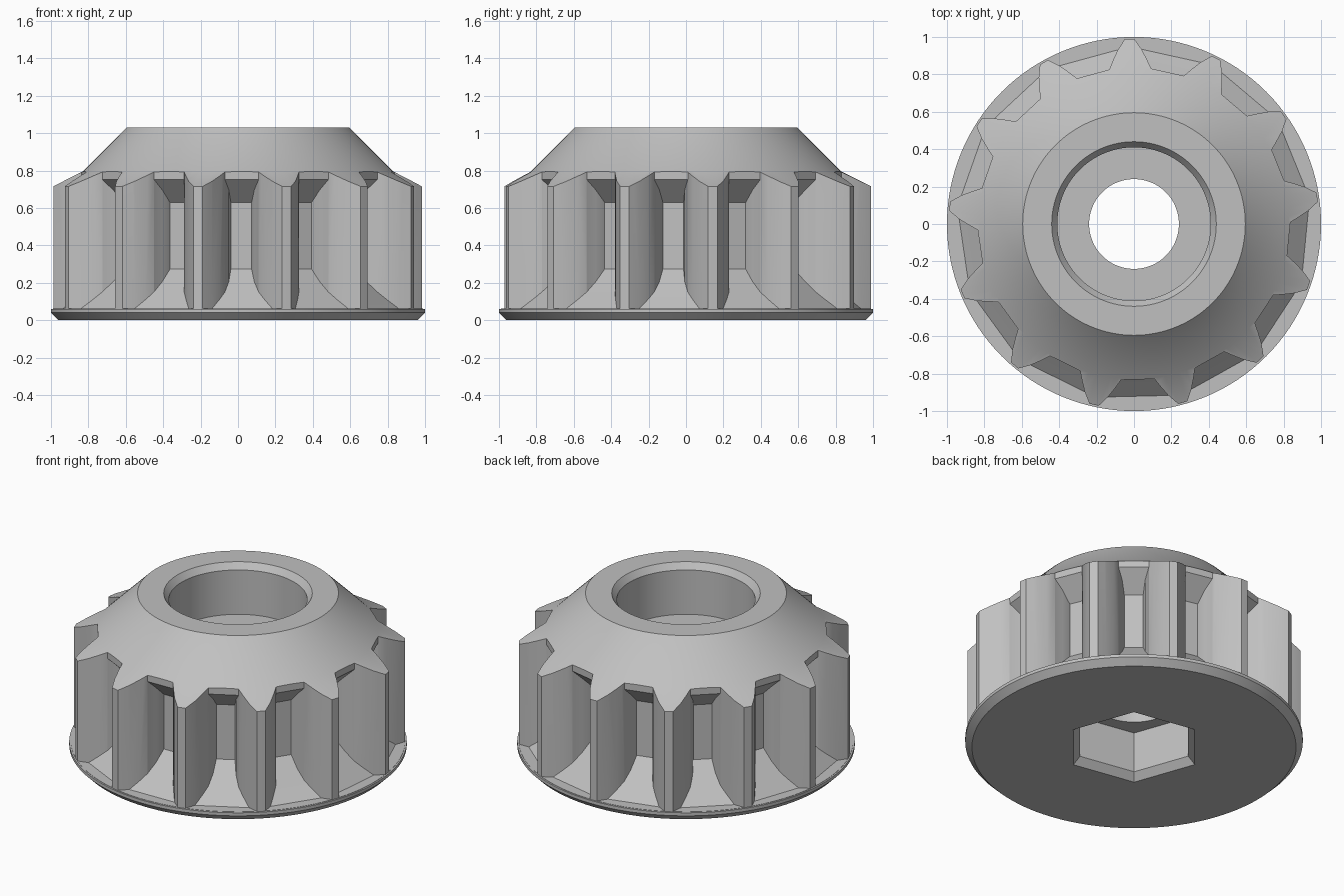
import bpy, bmesh
from math import sin, cos, pi, hypot, radians

if "Cube" in bpy.data.objects:
    bpy.data.objects.remove(bpy.data.objects["Cube"], do_unlink=True)

TEETH = 13
TOOTH_ANGLE = radians(91.4)
GREY = (0.53, 0.53, 0.53, 1)

steel = bpy.data.materials.new("plain grey")
steel.use_nodes = True
steel.diffuse_color = GREY
steel.node_tree.nodes["Principled BSDF"].inputs["Base Color"].default_value = GREY


def loft(bm, rings, closed=False):
    """Skin a list of equal point rings, capping the ends unless closed."""
    loops = [[bm.verts.new(p) for p in ring] for ring in rings]
    pairs = list(zip(loops, loops[1:])) + ([(loops[-1], loops[0])] if closed else [])
    for a, b in pairs:
        for i in range(len(a)):
            j = (i + 1) % len(a)
            bm.faces.new((a[i], a[j], b[j], b[i]))
    if not closed:
        bm.faces.new(loops[0])
        bm.faces.new(loops[-1])


def circle(r, z, count, phase=0.0):
    return [(r * cos(phase + 2 * pi * i / count), r * sin(phase + 2 * pi * i / count), z)
            for i in range(count)]


def finish(name, bm):
    bmesh.ops.recalc_face_normals(bm, faces=bm.faces)
    mesh = bpy.data.meshes.new(name)
    bm.to_mesh(mesh)
    bm.free()
    mesh.materials.append(steel)
    obj = bpy.data.objects.new(name, mesh)
    bpy.context.collection.objects.link(obj)
    return obj


# Turned blank: bottom flange, tooth band, conical cap, stepped bore
profile = [(0.24, 0), (0.96, 0), (1, 0.04), (1, 0.06), (0.99, 0.06), (0.99, 0.715),
           (0.83, 0.795), (0.595, 1.03), (0.44, 1.03), (0.41, 0.99), (0.41, 0.70), (0.24, 0.70)]
bm = bmesh.new()
loft(bm, [circle(r, z, 128) for r, z in profile], closed=True)
gear = finish("pinion_gear", bm)

# Tooth flank: radius and half thickness of a tooth
flank = [(0.712, 0.1165), (0.78, 0.120), (0.836, 0.112), (0.8365, 0.112),
         (0.88, 0.092), (0.935, 0.064), (0.99, 0.025), (1.1, 0.004)]
bm = bmesh.new()
for k in range(TEETH):
    mid = TOOTH_ANGLE + (k + 0.5) * 2 * pi / TEETH
    rings = []
    for i, (r, half) in enumerate(flank):
        spread = pi / TEETH - half / r
        depth, side = r * cos(spread), r * sin(spread)
        low = 0.062 + max(0, 0.92 - depth)          # sloped gap floor
        high = depth - 0.08 if i < 3 else 1.3       # sloped gap ceiling under the cap
        rings.append([(depth * cos(mid) - s * sin(mid), depth * sin(mid) + s * cos(mid), z)
                      for s, z in ((-side, low), (side, low), (side, high), (-side, high))])
    loft(bm, rings)

# Hexagonal socket with a chamfered mouth
hex_phase = TOOTH_ANGLE + 5 * 2 * pi / TEETH
loft(bm, [circle(r, z, 6, hex_phase) for r, z in ((0.46, -0.05), (0.415, 0), (0.37, 0.045), (0.37, 0.31))])
cutter = finish("gap_cutter", bm)
cutter.hide_render = True

# Cut the gaps and socket, then drop the helper
cut = gear.modifiers.new("cut", 'BOOLEAN')
cut.operation = 'DIFFERENCE'
cut.solver = 'EXACT'
cut.object = cutter
bpy.ops.object.select_all(action='DESELECT')
gear.select_set(True)
bpy.context.view_layer.objects.active = gear
bpy.ops.object.modifier_apply(modifier=cut.name)
bpy.data.objects.remove(cutter, do_unlink=True)
bpy.ops.object.shade_smooth_by_angle(angle=radians(25))
